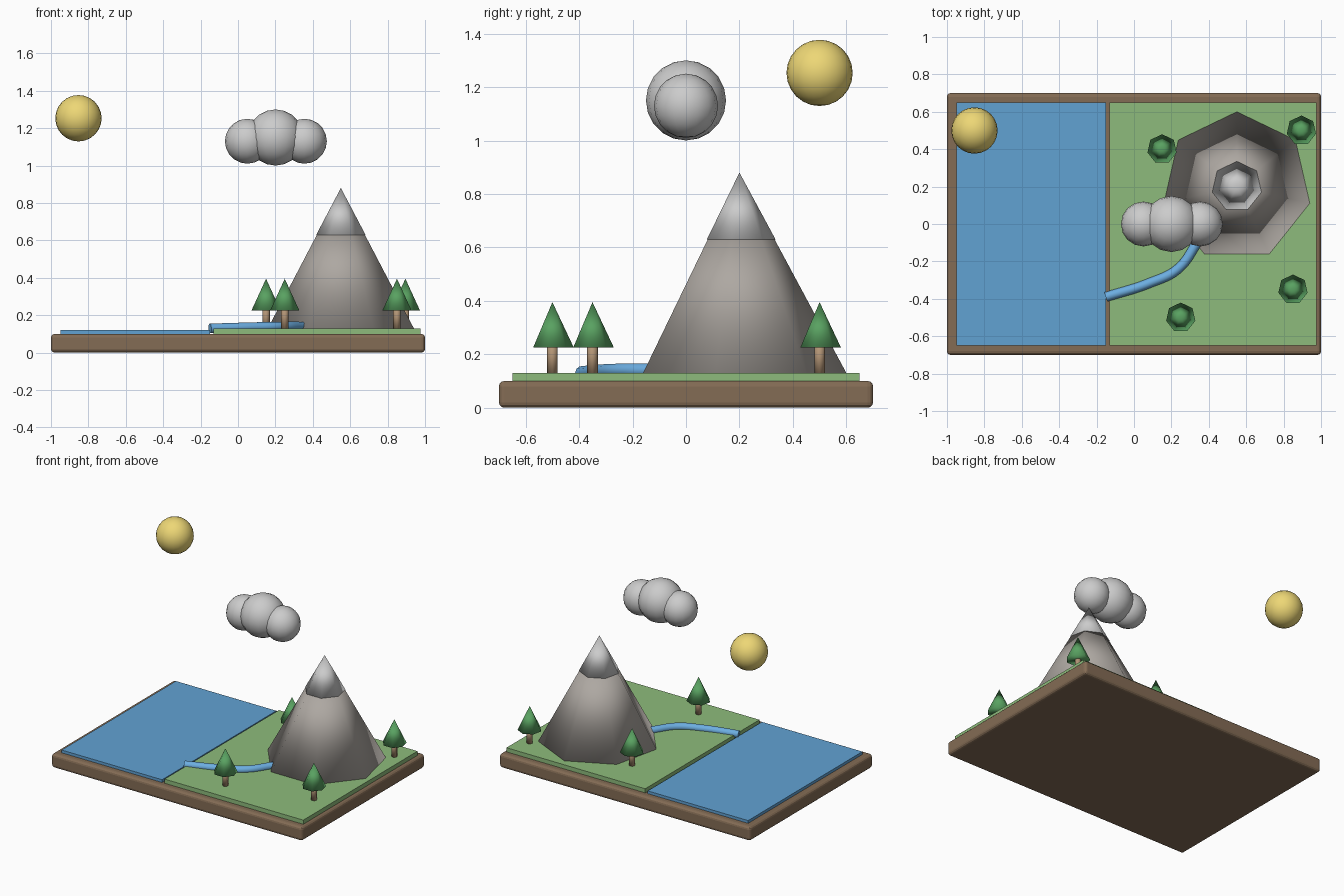
import bpy
import math

if "Cube" in bpy.data.objects:
    bpy.data.objects.remove(bpy.data.objects["Cube"])


def material(name, color):
    m = bpy.data.materials.new(name)
    m.diffuse_color = (*color, 1)
    m.use_nodes = True
    m.node_tree.nodes["Principled BSDF"].inputs["Base Color"].default_value = m.diffuse_color
    return m


BROWN = material("earth", (0.23, 0.15, 0.09))
BLUE = material("water", (0.12, 0.36, 0.65))
STREAM = material("stream", (0.15, 0.42, 0.75))
GRASS = material("grass", (0.27, 0.50, 0.20))
ROCK = material("rock", (0.42, 0.39, 0.36))
BARK = material("bark", (0.45, 0.30, 0.18))
LEAF = material("leaf", (0.10, 0.36, 0.12))
YELLOW = material("sunlight", (0.85, 0.68, 0.18))


def finish(name, mat=None, smooth=True):
    ob = bpy.context.object
    ob.name = name
    if mat:
        ob.data.materials.append(mat)
    if smooth:
        bpy.ops.object.shade_smooth()
    return ob


def box(name, lo, hi, mat):
    bpy.ops.mesh.primitive_cube_add(size=1, location=[(a + b) / 2 for a, b in zip(lo, hi)])
    ob = bpy.context.object
    ob.scale = [b - a for a, b in zip(lo, hi)]
    bpy.ops.object.transform_apply(location=False, rotation=False, scale=True)
    return finish(name, mat, False)


def cone(name, x, y, z0, z1, r, mat=None, sides=7):
    bpy.ops.mesh.primitive_cone_add(vertices=sides, radius1=r, depth=z1 - z0,
                                    location=(x, y, (z0 + z1) / 2))
    return finish(name, mat)


def ball(name, loc, r, mat=None, segments=16, rings=10):
    bpy.ops.mesh.primitive_uv_sphere_add(segments=segments, ring_count=rings,
                                         radius=r, location=loc)
    return finish(name, mat)


# Base slab with rounded edges
base = box("base", (-1, -0.7, 0), (1, 0.7, 0.1), BROWN)
bevel = base.modifiers.new("bevel", "BEVEL")
bevel.width = 0.02
bevel.segments = 3

# Sea and land sheets
box("sea", (-0.95, -0.65, 0.09), (-0.15, 0.65, 0.12), BLUE)
box("land", (-0.13, -0.65, 0.09), (0.975, 0.65, 0.13), GRASS)

# Seven-sided mountain with a pale cap
cone("mountain", 0.55, 0.2, 0.13, 0.875, 0.4, ROCK)
cone("mountain_cap", 0.55, 0.2, 0.63, 0.88, 0.135)

# River tube winding from the mountain to the sea
curve = bpy.data.curves.new("river", "CURVE")
curve.dimensions = "3D"
curve.bevel_depth = 0.026
curve.bevel_resolution = 3
curve.use_fill_caps = True
path = [(-0.15, -0.39, 0.13), (0.085, -0.315, 0.137), (0.235, -0.24, 0.14), (0.345, -0.09, 0.14)]
spline = curve.splines.new("BEZIER")
spline.bezier_points.add(len(path) - 1)
for p, co in zip(spline.bezier_points, path):
    p.co = co
    p.handle_left_type = p.handle_right_type = "AUTO"
curve.materials.append(STREAM)
bpy.context.collection.objects.link(bpy.data.objects.new("river", curve))

# Trees
for i, (x, y) in enumerate([(0.15, 0.4), (0.895, 0.5), (0.85, -0.35), (0.25, -0.5)], 1):
    bpy.ops.mesh.primitive_cylinder_add(vertices=8, radius=0.02, depth=0.12,
                                        location=(x, y, 0.19))
    finish(f"tree_trunk_{i}", BARK)
    cone(f"tree_crown_{i}", x, y, 0.225, 0.395, 0.08, LEAF)

# Cloud puffs
for i, (x, z, r) in enumerate([(0.05, 1.13, 0.12), (0.2, 1.15, 0.15), (0.355, 1.13, 0.12)], 1):
    ball(f"cloud_puff_{i}", (x, 0, z), r)

# Sun
ball("sun", (-0.853, 0.5, 1.253), 0.124, YELLOW, 24, 12)
